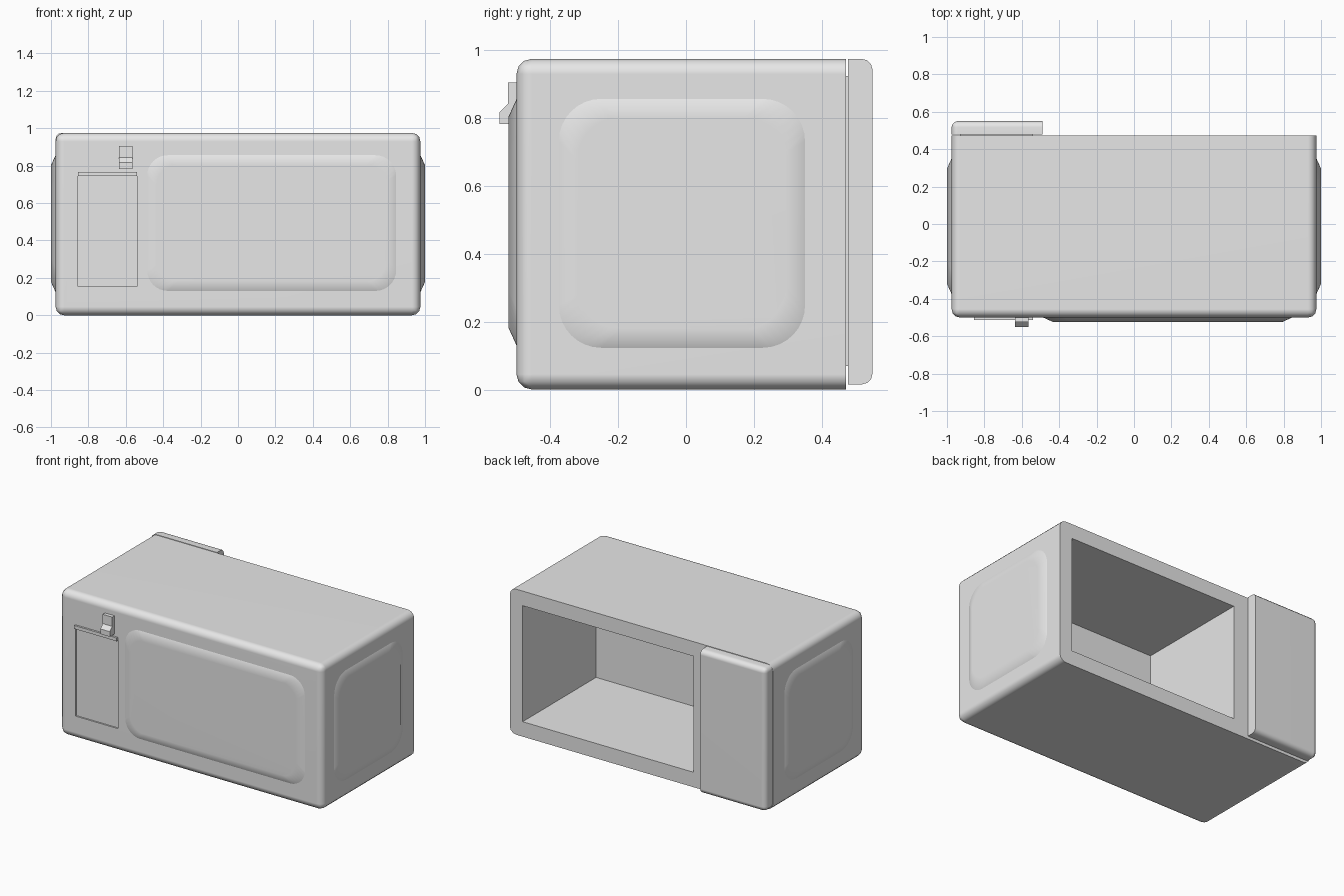
import bpy, bmesh, math
from mathutils import Matrix, Vector

default = bpy.data.objects.get("Cube")
if default:
    bpy.data.objects.remove(default, do_unlink=True)

grey = bpy.data.materials.new("light_grey")
grey.use_nodes = True
grey.diffuse_color = (0.8, 0.8, 0.8, 1)
grey.node_tree.nodes["Principled BSDF"].inputs["Base Color"].default_value = (0.8, 0.8, 0.8, 1)


def finish(name, bm):
    bmesh.ops.recalc_face_normals(bm, faces=bm.faces)
    mesh = bpy.data.meshes.new(name)
    bm.to_mesh(mesh)
    bm.free()
    mesh.materials.append(grey)
    obj = bpy.data.objects.new(name, mesh)
    bpy.context.collection.objects.link(obj)
    return obj


def activate(obj):
    bpy.ops.object.select_all(action='DESELECT')
    obj.select_set(True)
    bpy.context.view_layer.objects.active = obj


def smooth(obj):
    activate(obj)
    bpy.ops.object.shade_smooth_by_angle(angle=math.radians(40))
    mod = obj.modifiers.new("weighted", 'WEIGHTED_NORMAL')
    mod.keep_sharp = True


def box(name, lo, hi, radius=0, keep_sharp=None):
    """Box between two corners; edges not picked by keep_sharp are rounded."""
    lo, hi = Vector(lo), Vector(hi)
    bm = bmesh.new()
    bmesh.ops.create_cube(bm, size=1)
    for v in bm.verts:
        v.co = Vector((hi[i] if v.co[i] > 0 else lo[i]) for i in range(3))
    if radius:
        edges = [e for e in bm.edges
                 if not keep_sharp(*(v.co for v in e.verts))]
        bmesh.ops.bevel(bm, geom=edges, offset=radius, segments=3,
                        profile=0.5, affect='EDGES')
    return finish(name, bm)


def rounded_loop(bm, half_w, half_h, radius, height, steps=8):
    loop = []
    for corner, (sx, sy) in enumerate([(1, 1), (-1, 1), (-1, -1), (1, -1)]):
        for i in range(steps + 1):
            a = math.pi / 2 * (corner + i / steps)
            loop.append(bm.verts.new((sx * (half_w - radius) + radius * math.cos(a),
                                      sy * (half_h - radius) + radius * math.sin(a),
                                      height)))
    return loop


def raised_panel(name, half_w, half_h, radius, centre, turn):
    """Rounded rectangle with sloping rim, rising from a wall."""
    bm = bmesh.new()
    slope = 0.055
    loops = [rounded_loop(bm, half_w, half_h, radius, -0.01),
             rounded_loop(bm, half_w, half_h, radius, 0),
             rounded_loop(bm, half_w - slope, half_h - slope, radius, 0.025)]
    for low, high in zip(loops, loops[1:]):
        for i in range(len(low)):
            j = (i + 1) % len(low)
            bm.faces.new((low[i], low[j], high[j], high[i]))
    bm.faces.new(loops[-1])
    stand = Matrix.Rotation(math.pi / 2, 4, 'X')
    bm.transform(Matrix.Translation(centre) @ Matrix.Rotation(turn, 4, 'Z') @ stand)
    obj = finish(name, bm)
    smooth(obj)


# Body shell with rounded edges everywhere but the open back
back = 0.472
body = box("body", (-0.975, -0.5, 0), (0.975, back, 0.975), 0.045,
           lambda a, b: a.y > 0 and b.y > 0)

# Deep cavity from the back and shallow recess in the front
cutters = [box("cavity_cutter", (-0.385, -0.305, 0.1), (0.88, 0.7, 0.877)),
           box("recess_cutter", (-0.855, -0.7, 0.155), (-0.54, -0.49, 0.75))]
activate(body)
for cutter in cutters:
    mod = body.modifiers.new("cut", 'BOOLEAN')
    mod.operation = 'DIFFERENCE'
    mod.solver = 'EXACT'
    mod.object = cutter
    bpy.ops.object.modifier_apply(modifier=mod.name)
    bpy.data.objects.remove(cutter, do_unlink=True)
smooth(body)

# Raised panels on the front and both sides
raised_panel("front_raised_panel", 0.67, 0.367, 0.11, (0.18, -0.498, 0.493), 0)
for name, side in (("left", 1), ("right", -1)):
    raised_panel(name + "_raised_panel", 0.363, 0.367, 0.125,
                 (side * 0.975, -0.012, 0.49), side * math.pi / 2)

# Thick block on the back with a set-in neck behind it
inner = -0.49
block = box("back_block", (-0.975, 0.478, 0.015), (inner, 0.55, 0.975), 0.032,
            lambda a, b: (a.y < 0.5 and b.y < 0.5)
            or (a.x > -0.6 and b.x > -0.6))
smooth(block)
box("back_block_neck", (-0.93, 0.46, 0.07), (-0.54, 0.485, 0.925))

# Ledge above the front recess
box("front_ledge", (-0.855, -0.513, 0.745), (-0.54, -0.48, 0.767))

# Latch: side profile drawn out along x
profile = [(-0.49, 0.905), (-0.525, 0.905), (-0.525, 0.843),
           (-0.55, 0.817), (-0.55, 0.783), (-0.49, 0.783)]
bm = bmesh.new()
face = bm.faces.new([bm.verts.new((-0.635, y, z)) for y, z in profile])
drawn = bmesh.ops.extrude_face_region(bm, geom=[face])
bmesh.ops.translate(bm, vec=(0.07, 0, 0),
                    verts=[g for g in drawn["geom"] if isinstance(g, bmesh.types.BMVert)])
finish("front_latch", bm)
